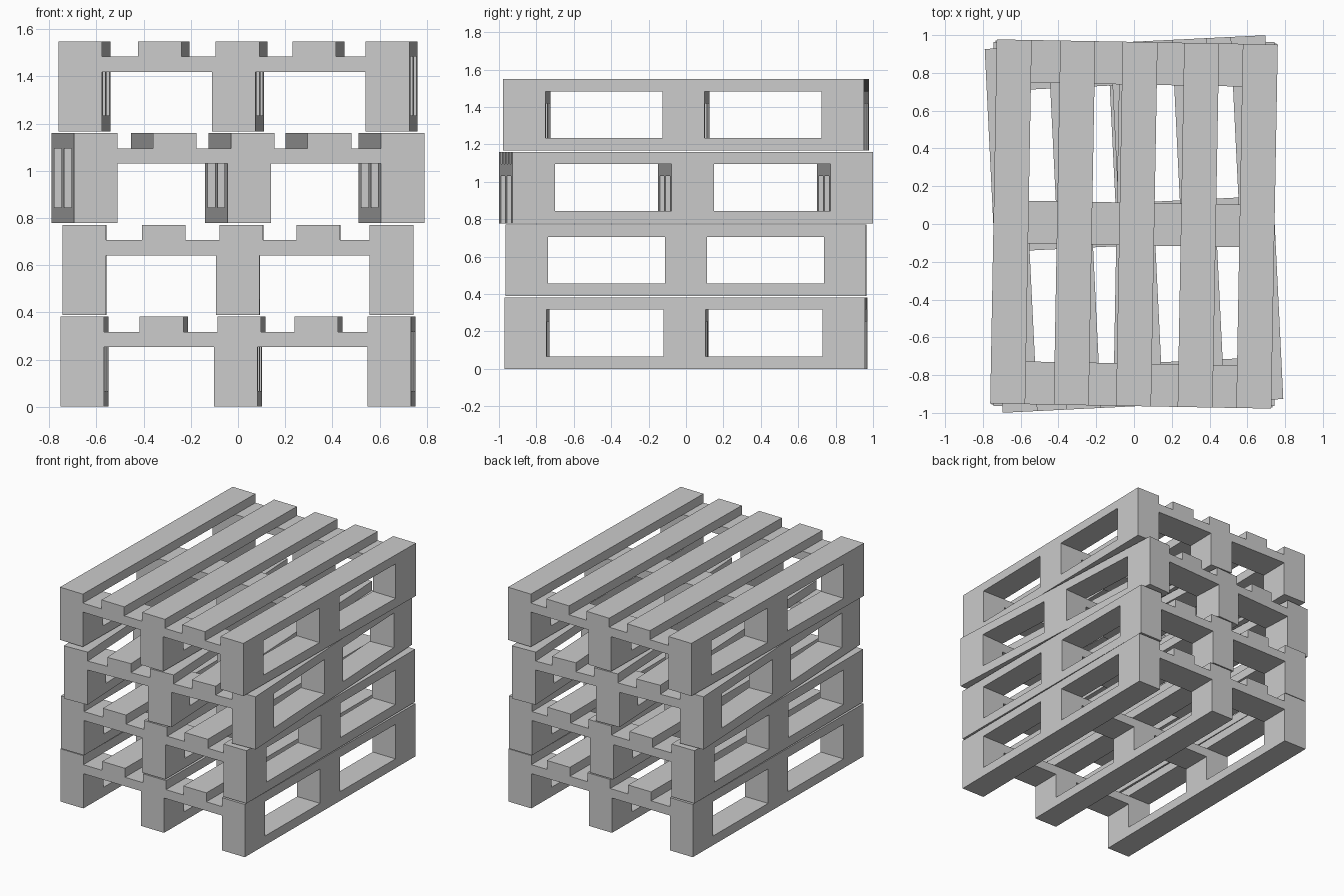
import bpy, bmesh
from mathutils import Matrix, Vector

if "Cube" in bpy.data.objects:
    bpy.data.objects.remove(bpy.data.objects["Cube"])

HALF_X, HALF_Y = 0.744, 0.964         # pallet half width and half length
BOARD_W, BAR_W = 0.185, 0.226         # lengthwise board and crossbar widths
Z_BOTTOM, Z_BAR, Z_DECK, Z_TOP = 0.067, 0.252, 0.317, 0.382
PITCH = 0.389                         # stacking height

END_X = HALF_X - BOARD_W / 2
RUNNER_X = (-END_X, 0.0, END_X)
BAR_Y = (-HALF_Y + BAR_W / 2, 0.0, HALF_Y - BAR_W / 2)
DECK_X = (-END_X, -0.315, 0.015, 0.341, END_X)


def boxes(name, specs, parent):
    """One object made of boxes given as (x, y, z0, z1, width, length)."""
    bm = bmesh.new()
    for x, y, z0, z1, w, l in specs:
        m = Matrix.Translation(Vector((x, y, (z0 + z1) / 2))) @ Matrix.Diagonal((w, l, z1 - z0, 1))
        bmesh.ops.create_cube(bm, size=1, matrix=m)
    mesh = bpy.data.meshes.new(name)
    bm.to_mesh(mesh)
    bm.free()
    ob = bpy.data.objects.new(name, mesh)
    bpy.context.collection.objects.link(ob)
    ob.parent = parent


def pallet(index, angle):
    root = bpy.data.objects.new(f"pallet_{index + 1}", None)
    bpy.context.collection.objects.link(root)
    root.location.z = index * PITCH
    root.rotation_euler.z = angle
    # runners resting on the layer below
    boxes("bottom_runners", [(x, 0, 0, Z_BOTTOM, BOARD_W, 2 * HALF_Y) for x in RUNNER_X], root)
    # nine spacer blocks
    boxes("spacer_blocks", [(x, y, Z_BOTTOM, Z_BAR, BOARD_W, BAR_W)
                            for x in RUNNER_X for y in BAR_Y], root)
    # crossbars across the blocks
    boxes("crossbars", [(0, y, Z_BAR, Z_DECK, 2 * HALF_X, BAR_W) for y in BAR_Y], root)
    # unevenly spaced deck boards
    boxes("deck_boards", [(x, 0, Z_DECK, Z_TOP, BOARD_W, 2 * HALF_Y) for x in DECK_X], root)


# stack of four, each turned slightly
for i, a in enumerate((-0.010, -0.0005, 0.049, -0.018)):
    pallet(i, a)
